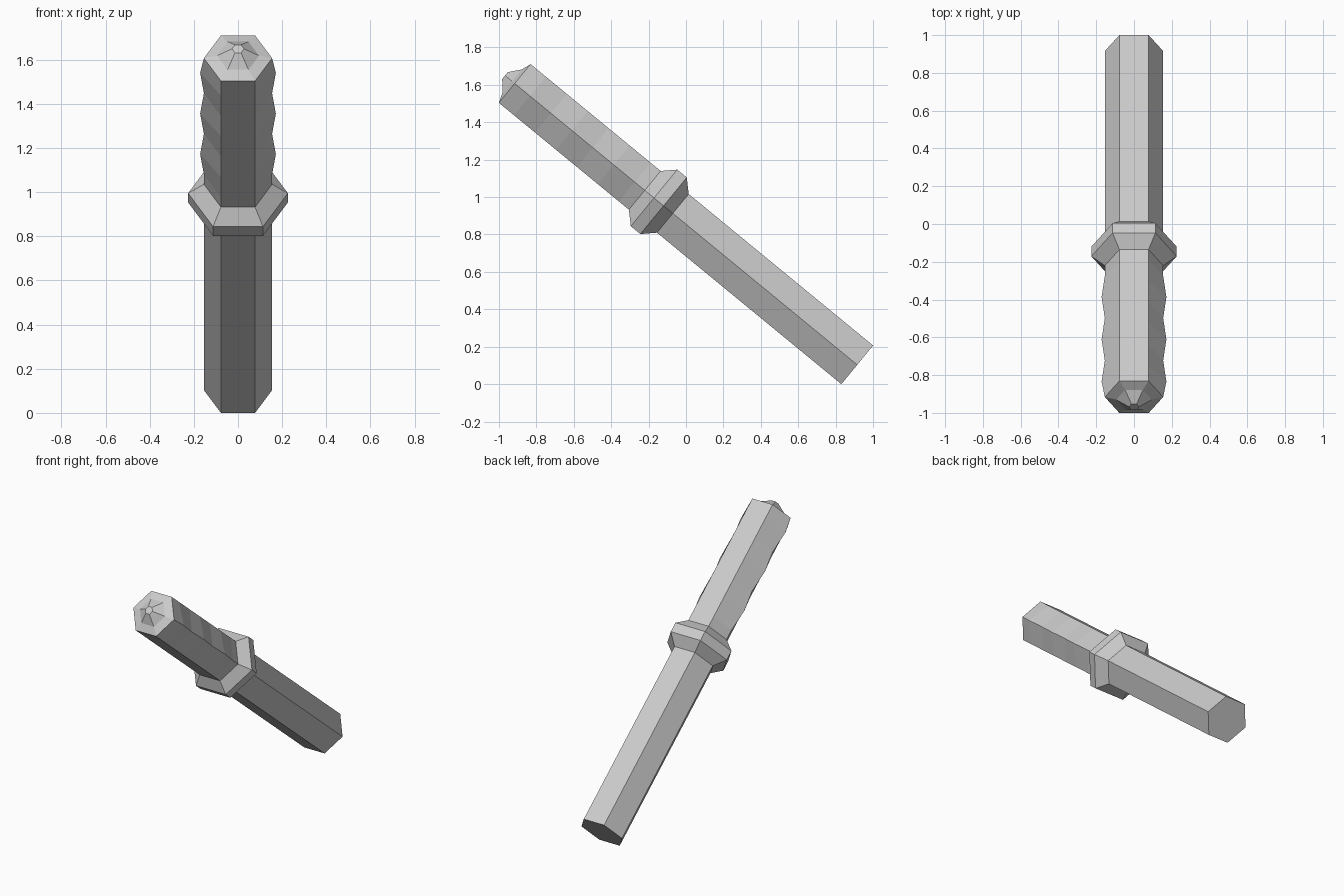
import bpy, bmesh, math
from mathutils import Matrix

if "Cube" in bpy.data.objects:
    bpy.data.objects.remove(bpy.data.objects["Cube"])

SIDES = 6
R = 0.1545          # corner radius of the hexagonal bar
LENGTH = 2.37
GUARD = 1.373       # guard position along the bar
PLACE = Matrix.Translation((0, 0.9155, 0.103)) @ Matrix.Rotation(math.radians(50.6), 4, 'X')


def loft(name, rings, cap_start=False, cap_end=False):
    """Hexagonal loft from (height, radius, extra width of the two side corners)."""
    bm = bmesh.new()
    loops = []
    for h, r, bulge in rings:
        loop = []
        for i in range(SIDES):
            a = math.tau * i / SIDES
            rr = r + (bulge if i % 3 == 0 else 0)
            loop.append(bm.verts.new((rr * math.cos(a), rr * math.sin(a), h)))
        loops.append(loop)
    for lo, hi in zip(loops, loops[1:]):
        for i in range(SIDES):
            j = (i + 1) % SIDES
            bm.faces.new((lo[i], lo[j], hi[j], hi[i]))
    if cap_start:
        bm.faces.new(loops[0][::-1])
    if cap_end:
        bm.faces.new(loops[-1])
    bmesh.ops.recalc_face_normals(bm, faces=bm.faces)
    mesh = bpy.data.meshes.new(name)
    bm.to_mesh(mesh)
    bm.free()
    obj = bpy.data.objects.new(name, mesh)
    obj.matrix_world = PLACE
    bpy.context.collection.objects.link(obj)
    return obj


# Plain lower bar
loft("lower_shaft", [(0, R, 0), (GUARD, R, 0)], cap_start=True)

# Grip with finger waves along the two side corners
waves = [(1.54 + 0.145 * k, R, 0.017 * (k % 2)) for k in range(6)]
loft("grip", [(GUARD, R, 0)] + waves + [(LENGTH, R, 0)])

# Bevelled collar between shaft and grip
loft("guard", [(GUARD - 0.097, R, 0), (GUARD - 0.033, 0.226, 0),
               (GUARD + 0.033, 0.226, 0), (GUARD + 0.097, R, 0)])

# Pommel: sloped rim rising to a small flat tip
loft("pommel", [(LENGTH, R, 0), (LENGTH + 0.018, 0.095, 0),
                (LENGTH + 0.067, 0.027, 0)], cap_end=True)
